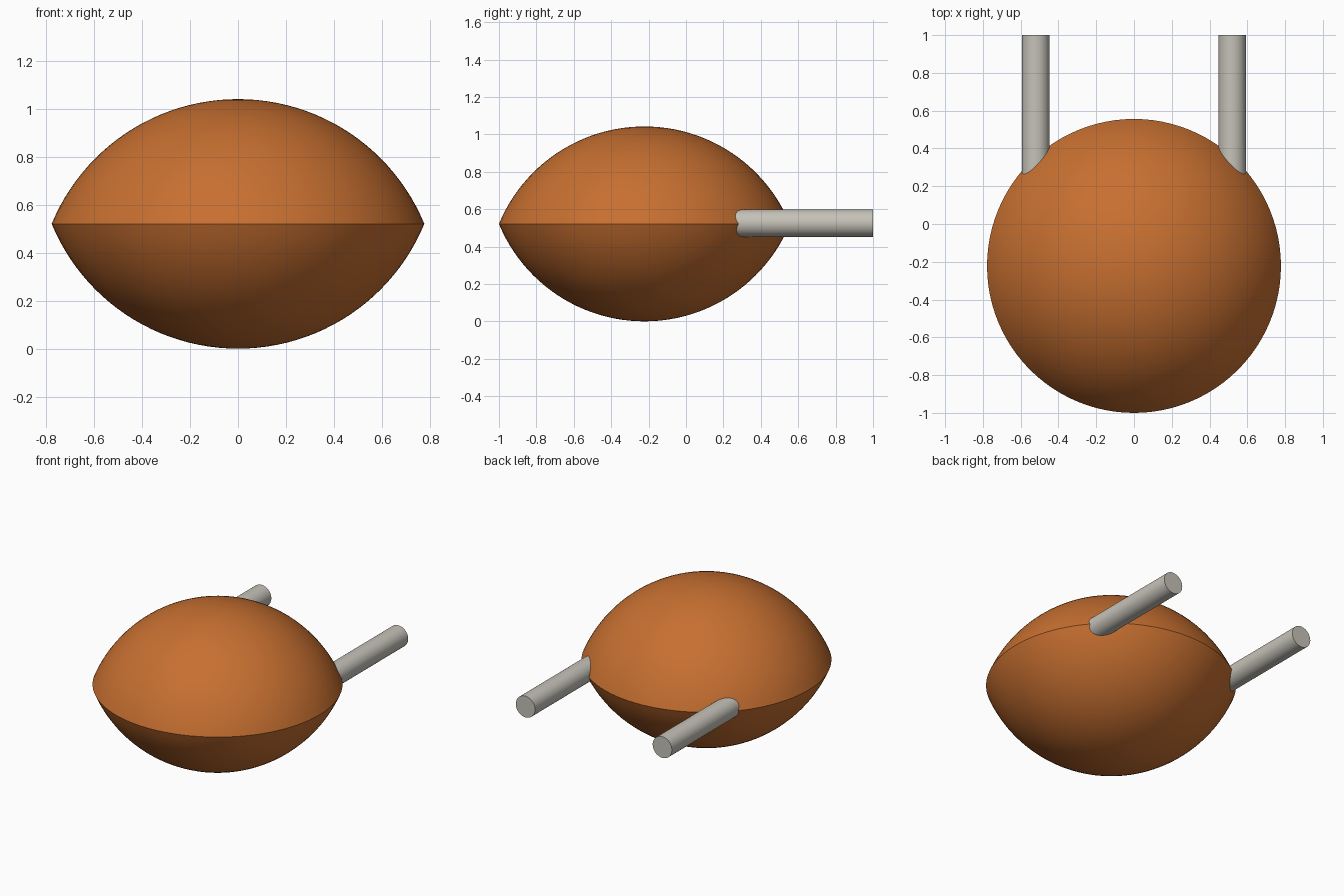
import bpy, bmesh, math
from mathutils import Matrix

if "Cube" in bpy.data.objects:
    bpy.data.objects.remove(bpy.data.objects["Cube"])


def material(name, rgb):
    m = bpy.data.materials.new(name)
    m.diffuse_color = (*rgb, 1)
    m.use_nodes = True
    m.node_tree.nodes["Principled BSDF"].inputs["Base Color"].default_value = m.diffuse_color
    return m


def finish(bm, name, mat, angle):
    bmesh.ops.recalc_face_normals(bm, faces=bm.faces)
    mesh = bpy.data.meshes.new(name)
    bm.to_mesh(mesh)
    bm.free()
    mesh.materials.append(mat)
    ob = bpy.data.objects.new(name, mesh)
    bpy.context.collection.objects.link(ob)
    bpy.ops.object.select_all(action='DESELECT')
    ob.select_set(True)
    bpy.context.view_layer.objects.active = ob
    bpy.ops.object.shade_smooth_by_angle(angle=math.radians(angle))
    return ob


orange = material("burnt orange", (0.57, 0.16, 0.03))
grey = material("warm grey", (0.56, 0.54, 0.48))

RIM, HALF, CENTRE_Y = 0.778, 0.521, -0.222
SEGMENTS, RINGS = 96, 24

# Lens body: two spherical caps meeting at a sharp rim, spun from an arc
R = (RIM ** 2 + HALF ** 2) / (2 * HALF)
drop = R - HALF
sweep = math.asin(RIM / R)
cap = [(R * math.sin(sweep * i / RINGS), R * math.cos(sweep * i / RINGS) - drop)
       for i in range(RINGS + 1)]
cap[-1] = (RIM, 0)
profile = cap + [(r, -z) for r, z in reversed(cap[:-1])]

bm = bmesh.new()
verts = [bm.verts.new((r, CENTRE_Y, HALF + z)) for r, z in profile]
edges = [bm.edges.new(pair) for pair in zip(verts, verts[1:])]
bmesh.ops.spin(bm, geom=verts + edges, cent=(0, CENTRE_Y, 0), axis=(0, 0, 1),
               angle=math.tau, steps=SEGMENTS, use_duplicate=False)
bmesh.ops.remove_doubles(bm, verts=bm.verts, dist=1e-4)
finish(bm, "lens_body", orange, 30)

# Two rods running backwards from the body
START, END = 0.2, 1.0
for side, name in ((-1, "left_rod"), (1, "right_rod")):
    bm = bmesh.new()
    place = (Matrix.Translation((side * 0.52, (START + END) / 2, 0.525))
             @ Matrix.Rotation(math.radians(90), 4, 'X'))
    bmesh.ops.create_cone(bm, cap_ends=True, segments=48, radius1=0.073,
                          radius2=0.073, depth=END - START, matrix=place)
    finish(bm, name, grey, 30)
